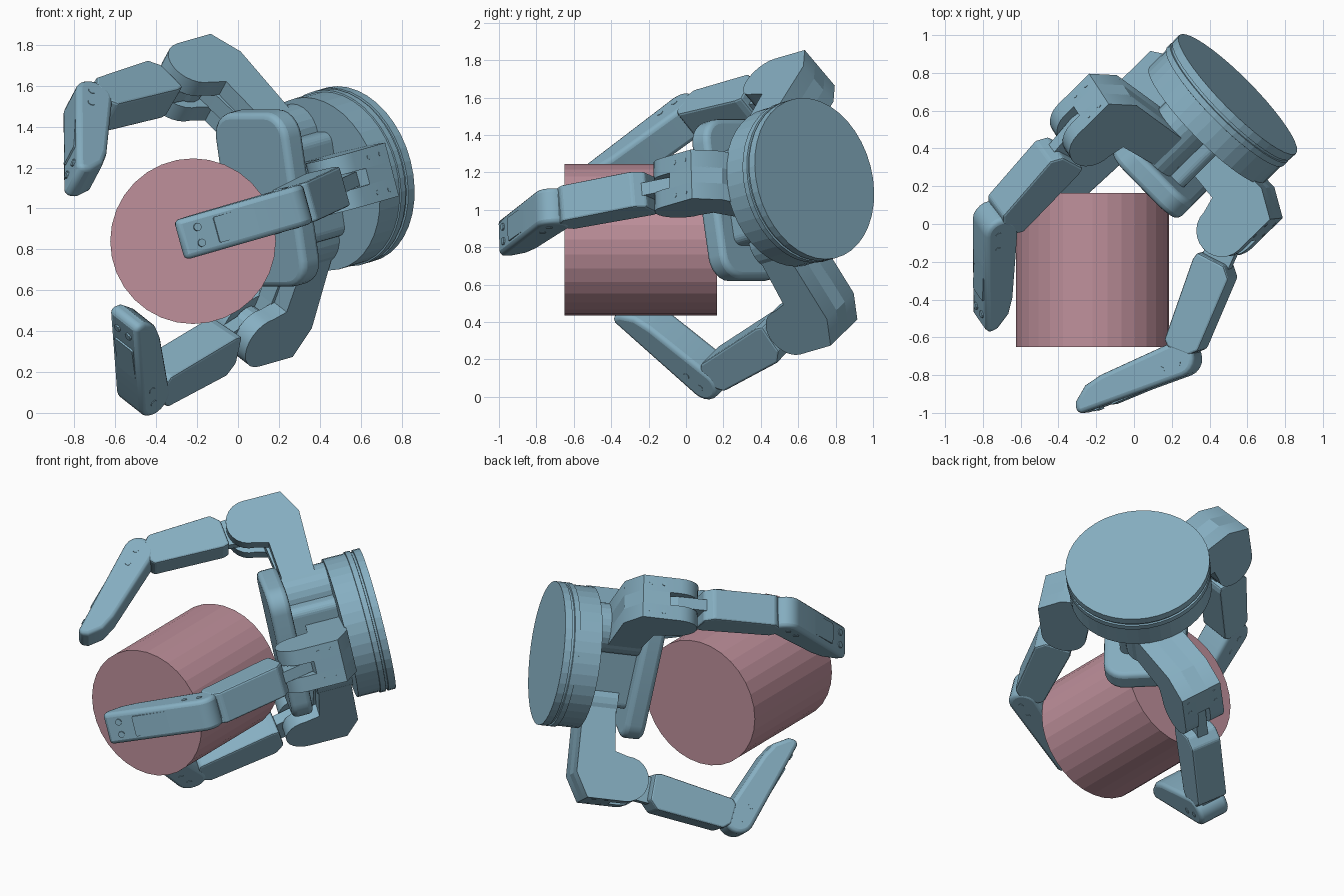
import bpy, bmesh, math
from mathutils import Vector as V

if "Cube" in bpy.data.objects:
    bpy.data.objects.remove(bpy.data.objects["Cube"])

def mat(name, col):
    m = bpy.data.materials.new(name)
    m.diffuse_color = (*col, 1)
    m.use_nodes = True
    m.node_tree.nodes["Principled BSDF"].inputs["Base Color"].default_value = m.diffuse_color
    return m

BLUE = mat("blue_metal", (0.24, 0.43, 0.54))
PINK = mat("pink", (0.52, 0.28, 0.33))

def arc(cx, cy, r, a0, a1, n=12):
    return [(cx + r * math.cos(math.radians(a0 + (a1 - a0) * i / n)),
             cy + r * math.sin(math.radians(a0 + (a1 - a0) * i / n))) for i in range(n + 1)]

def finish(name, bm, m, bevel=0, segs=2):
    bmesh.ops.recalc_face_normals(bm, faces=bm.faces)
    me = bpy.data.meshes.new(name)
    bm.to_mesh(me)
    bm.free()
    ob = bpy.data.objects.new(name, me)
    bpy.context.collection.objects.link(ob)
    me.materials.append(m)
    if bevel:
        b = ob.modifiers.new("bevel", 'BEVEL')
        b.width, b.segments, b.limit_method, b.angle_limit = bevel, segs, 'ANGLE', math.radians(40)
    return ob

def prism(name, pts, w0, w1, o, ex, ey, ez, bevel=0, segs=2, m=BLUE):
    """Extrude a 2D profile in the ex/ey plane from w0 to w1 along ez."""
    bm = bmesh.new()
    lo, hi = [[bm.verts.new(o + ex * x + ey * y + ez * w) for x, y in pts] for w in (w0, w1)]
    bm.faces.new(lo)
    bm.faces.new(hi)
    n = len(pts)
    for i in range(n):
        j = (i + 1) % n
        bm.faces.new((lo[i], lo[j], hi[j], hi[i]))
    return finish(name, bm, m, bevel, segs)

def lathe(name, prof, o, ex, ey, ez, n=32):
    """Turn (radius, height) rings about ez and cap both ends."""
    bm = bmesh.new()
    rings = [[bm.verts.new(o + ez * h + (ex * math.cos(2 * math.pi * i / n) + ey * math.sin(2 * math.pi * i / n)) * r)
              for i in range(n)] for r, h in prof]
    for a, b in zip(rings, rings[1:]):
        for i in range(n):
            j = (i + 1) % n
            bm.faces.new((a[i], a[j], b[j], b[i]))
    bm.faces.new(rings[0])
    bm.faces.new(rings[-1])
    return finish(name, bm, BLUE)

def rounded(w, h, r):
    p = []
    for sx, sy, a in ((1, 1, 0), (-1, 1, 90), (-1, -1, 180), (1, -1, 270)):
        p += arc(sx * (w - r), sy * (h - r), r, a, a + 90, 6)
    return p

def circle(x, y, r, n=16):
    return arc(x, y, r, 0, 360, n)[:-1]

# Hand frame: f points out of the palm, u sideways, v upwards
f = V((-0.70, -0.69, -0.20)).normalized()
u = f.cross(V((0, 0, 1))).normalized()
if u.x < 0:
    u = -u
v = f.cross(u).normalized()
if v.z < 0:
    v = -v
F = V((0.385, 0.525, 1.12))

# Gripped cylinder
prism("gripped_cylinder", circle(-0.22, 0.84, 0.405, 32), -0.65, 0.165,
      V((0, 0, 0)), V((1, 0, 0)), V((0, 0, 1)), V((0, 1, 0)), m=PINK)

# Wrist disc with a shallow step near the back, neck and palm plate
lathe("wrist_disc", [(0.44, -0.235), (0.44, -0.19), (0.43, -0.188), (0.43, -0.175), (0.44, -0.173),
                     (0.44, -0.14), (0.432, -0.138), (0.432, 0)], F, u, v, f, 40)
prism("palm_neck", rounded(0.15, 0.26, 0.05), -0.02, 0.3, F, u, v, f)
prism("palm_plate", rounded(0.25, 0.435, 0.13), 0.28, 0.41, F, u, v, f, 0.03, 3)

# Profiles: knuckle in (radial, forward), links in (along, outward)
CHEEK = [(0.0, 0.0), (0.47, -0.01), (0.62, 0.07)] + arc(0.482, 0.305, 0.138, 0, 180) + [(0.32, 0.22), (0.0, 0.2)]
CORE = [(0.0, 0.0), (0.47, -0.01), (0.62, 0.07), (0.62, 0.24), (0.5, 0.27), (0.32, 0.24), (0.0, 0.2)]
LINK = [(0.165, -0.09), (0.18, 0.07), (0.24, 0.118), (0.66, 0.092), (0.7, 0.05), (0.7, -0.07), (0.67, -0.1), (0.21, -0.102)]

def finger(name, angle, off, j3, tip):
    a = math.radians(angle)
    rad = u * math.cos(a) + v * math.sin(a)
    base = F + u * off[0] + v * off[1] + f * off[2]
    ax = rad.cross(f)
    # Knuckle: two cheeks around a shorter core
    prism(name + "_knuckle_core", CORE, -0.045, 0.045, base, rad, f, ax)
    for s, side in ((1, "a"), (-1, "b")):
        prism(f"{name}_knuckle_cheek_{side}", CHEEK, s * 0.04, s * 0.135, base, rad, f, ax)
    prism(name + "_pivot", circle(0, 0, 0.15, 24), -off[2], 0.21, base, rad, ax, f)
    for w in (-0.09, 0.09):
        for k in (0.12, 0.2):
            prism(name + "_knuckle_screw", circle(w, k, 0.013, 8), 0.6, 0.622, base, ax, f, rad)
    # Middle link with hub, neck and end lug
    j2 = base + rad * 0.475 + f * 0.3
    s = (j3 - j2).normalized()
    ax2 = (ax - s * ax.dot(s)).normalized()
    t = s.cross(ax2)
    k = (j3 - j2).length
    prism(name + "_hub", circle(0, 0, 0.1), -0.035, 0.035, j2, s, t, ax2)
    prism(name + "_neck", [(0, -0.08), (0, 0.1), (0.25, 0.08), (0.25, -0.07)], -0.035, 0.035, j2, s, t, ax2)
    prism(name + "_middle_link", [(x * k / 0.75, y) for x, y in LINK], -0.1, 0.1, j2, s, t, ax2, 0.012)
    prism(name + "_lug", [(k - 0.12, -0.07), (k - 0.12, 0.07)] + arc(k, 0, 0.07, 90, -90, 6), -0.06, 0.06, j2, s, t, ax2)
    # Fingertip link with pad panel and screws
    s = (tip - j3).normalized()
    ax3 = (ax - s * ax.dot(s)).normalized()
    t = s.cross(ax3)
    L = (tip - j3).length
    prof = arc(0, 0, 0.095, 270, 90, 10) + [(L - 0.03, 0.07), (L, 0.05), (L - 0.02, 0), (L - 0.1, -0.06), (L - 0.2, -0.08)]
    prism(name + "_tip_link", prof, -0.1, 0.1, j3, s, t, ax3, 0.025, 3)
    o = j3 + t * 0.08
    prism(name + "_tip_panel", rounded(0.12, 0.065, 0.01), -0.02, 0.006, o + s * L * 0.5, s, ax3, t)
    for w in (-0.04, 0.04):
        prism(name + "_tip_screw", circle(L - 0.1, w, 0.02, 10), -0.03, 0.002, o, s, ax3, t)
        prism(name + "_side_screw", circle(0.05 + w * 1.2, 0.02, 0.018, 10), -0.103, 0.103, j3, s, t, ax3)

finger("upper_finger", 136, (-0.09, 0.25, 0.07), V((-0.735, 0.0, 1.495)), V((-0.755, -0.52, 1.11)))
finger("lower_finger", 238, (-0.045, -0.25, 0.01), V((-0.465, 0.135, 0.11)), V((-0.515, -0.33, 0.5)))
finger("side_finger", 9, (0, -0.01, 0), V((0.25, -0.715, 1.0)), V((-0.305, -0.945, 0.84)))

# Smooth shading on rounded parts
for ob in bpy.data.objects:
    ob.select_set("tip_link" in ob.name or "palm_plate" in ob.name or "cheek" in ob.name)
    if ob.select_get():
        bpy.context.view_layer.objects.active = ob
bpy.ops.object.shade_smooth_by_angle(angle=math.radians(30))
